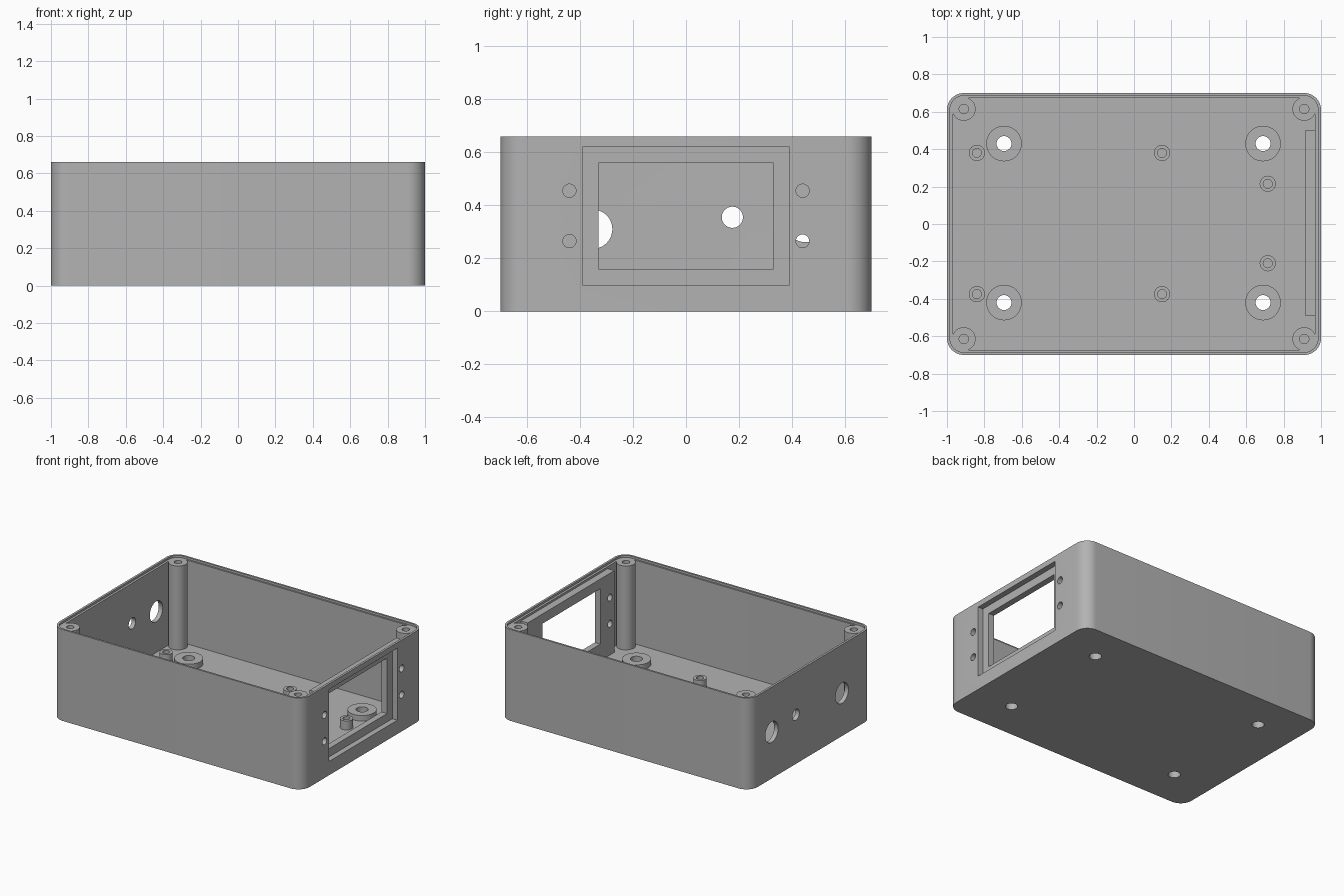
import bpy, bmesh, math
from mathutils import Matrix

if "Cube" in bpy.data.objects:
    bpy.data.objects.remove(bpy.data.objects["Cube"])

grey = bpy.data.materials.new("plain grey")
grey.diffuse_color = (0.45, 0.45, 0.45, 1)
grey.use_nodes = True
grey.node_tree.nodes["Principled BSDF"].inputs["Base Color"].default_value = grey.diffuse_color


def make(name, bm):
    bmesh.ops.recalc_face_normals(bm, faces=bm.faces)
    me = bpy.data.meshes.new(name)
    bm.to_mesh(me)
    bm.free()
    ob = bpy.data.objects.new(name, me)
    bpy.context.collection.objects.link(ob)
    me.materials.append(grey)
    return ob


def rounded_prism(name, hx, hy, r, z0, z1, steps=12):
    bm = bmesh.new()
    vs = []
    for k, (sx, sy) in enumerate([(1, 1), (-1, 1), (-1, -1), (1, -1)]):
        for i in range(steps + 1):
            a = (k + i / steps) * math.pi / 2
            vs.append(bm.verts.new((sx * (hx - r) + r * math.cos(a),
                                    sy * (hy - r) + r * math.sin(a), z0)))
    base = bm.faces.new(vs)
    ext = bmesh.ops.extrude_face_region(bm, geom=[base])
    for v in ext["geom"]:
        if isinstance(v, bmesh.types.BMVert):
            v.co.z = z1
    return make(name, bm)


def box(name, x0, x1, y0, y1, z0, z1):
    bm = bmesh.new()
    m = Matrix.Translation(((x0 + x1) / 2, (y0 + y1) / 2, (z0 + z1) / 2))
    bmesh.ops.create_cube(bm, size=1, matrix=m @ Matrix.Diagonal((x1 - x0, y1 - y0, z1 - z0, 1)))
    return make(name, bm)


def cylinder(name, r, x, y, z0, z1, seg=40):
    bm = bmesh.new()
    bmesh.ops.create_cone(bm, cap_ends=True, segments=seg, radius1=r, radius2=r, depth=z1 - z0,
                          matrix=Matrix.Translation((x, y, (z0 + z1) / 2)))
    return make(name, bm)


def side_cylinder(name, r, x0, x1, y, z, seg=40):
    bm = bmesh.new()
    m = Matrix.Translation(((x0 + x1) / 2, y, z)) @ Matrix.Rotation(math.pi / 2, 4, 'Y')
    bmesh.ops.create_cone(bm, cap_ends=True, segments=seg, radius1=r, radius2=r, depth=x1 - x0, matrix=m)
    return make(name, bm)


def combine(ob, tools, operation='DIFFERENCE'):
    """Apply one boolean per tool, then remove the tools."""
    for t in tools:
        mod = ob.modifiers.new("cut", 'BOOLEAN')
        mod.operation, mod.object, mod.solver = operation, t, 'EXACT'
    bpy.context.view_layer.update()
    dg = bpy.context.evaluated_depsgraph_get()
    me = bpy.data.meshes.new_from_object(ob.evaluated_get(dg))
    ob.modifiers.clear()
    ob.data = me
    for t in tools:
        bpy.data.objects.remove(t)


H, FLOOR, LEDGE = 0.66, 0.04, 0.645
mounts = [(x, y) for x in (-0.695, 0.69) for y in (-0.42, 0.43)]

# Open case with a stepped rim
case = rounded_prism("case", 1, 0.70, 0.09, 0, H)
combine(case, [rounded_prism("cavity", 0.968, 0.674, 0.06, FLOOR, H + 0.1),
               rounded_prism("rim_step", 0.984, 0.686, 0.075, LEDGE, H + 0.1)])

# Thick panel behind the display opening
combine(case, [box("panel", 0.915, 0.98, -0.49, 0.50, FLOOR - 0.01, 0.63)], 'UNION')

# Display recess, window, panel screw holes, cable holes and floor holes
cuts = [box("recess", 0.96, 1.1, -0.39, 0.39, 0.10, 0.62),
        box("window", 0.8, 1.1, -0.33, 0.33, 0.16, 0.56)]
cuts += [side_cylinder("screw", 0.025, 0.8, 1.1, y, z) for y in (-0.44, 0.44) for z in (0.265, 0.455)]
cuts += [side_cylinder("cable", r, -1.1, -0.9, y, z)
         for r, y, z in ((0.074, -0.352, 0.31), (0.04, 0.175, 0.355), (0.074, 0.45, 0.335))]
cuts += [cylinder("floor_hole", 0.04, x, y, -0.1, 0.2) for x, y in mounts]
combine(case, cuts)


def bored(name, r, hole, x, y, top, hole_bottom):
    ob = cylinder(name, r, x, y, FLOOR - 0.002 if hole_bottom >= FLOOR else FLOOR, top)
    combine(ob, [cylinder("bore", hole, x, y, hole_bottom, top + 0.1)])


# Corner posts, floor bosses and board standoffs
for sx in (-1, 1):
    for sy in (-1, 1):
        bored("corner_post", 0.063, 0.025, sx * 0.91, sy * 0.615, LEDGE + 0.001, 0.35)
for x, y in mounts:
    bored("floor_boss", 0.095, 0.04, x, y, 0.08, -0.1)
for x, y in [(-0.84, 0.38), (0.15, 0.38), (-0.84, -0.375), (0.15, -0.375), (0.715, 0.215), (0.715, -0.21)]:
    bored("board_standoff", 0.043, 0.024, x, y, 0.105, FLOOR + 0.001)

# Smooth curved walls, crisp edges
bpy.ops.object.select_all(action='DESELECT')
for ob in bpy.context.scene.objects:
    ob.select_set(True)
    bpy.context.view_layer.objects.active = ob
bpy.ops.object.shade_smooth_by_angle(angle=math.radians(30))
